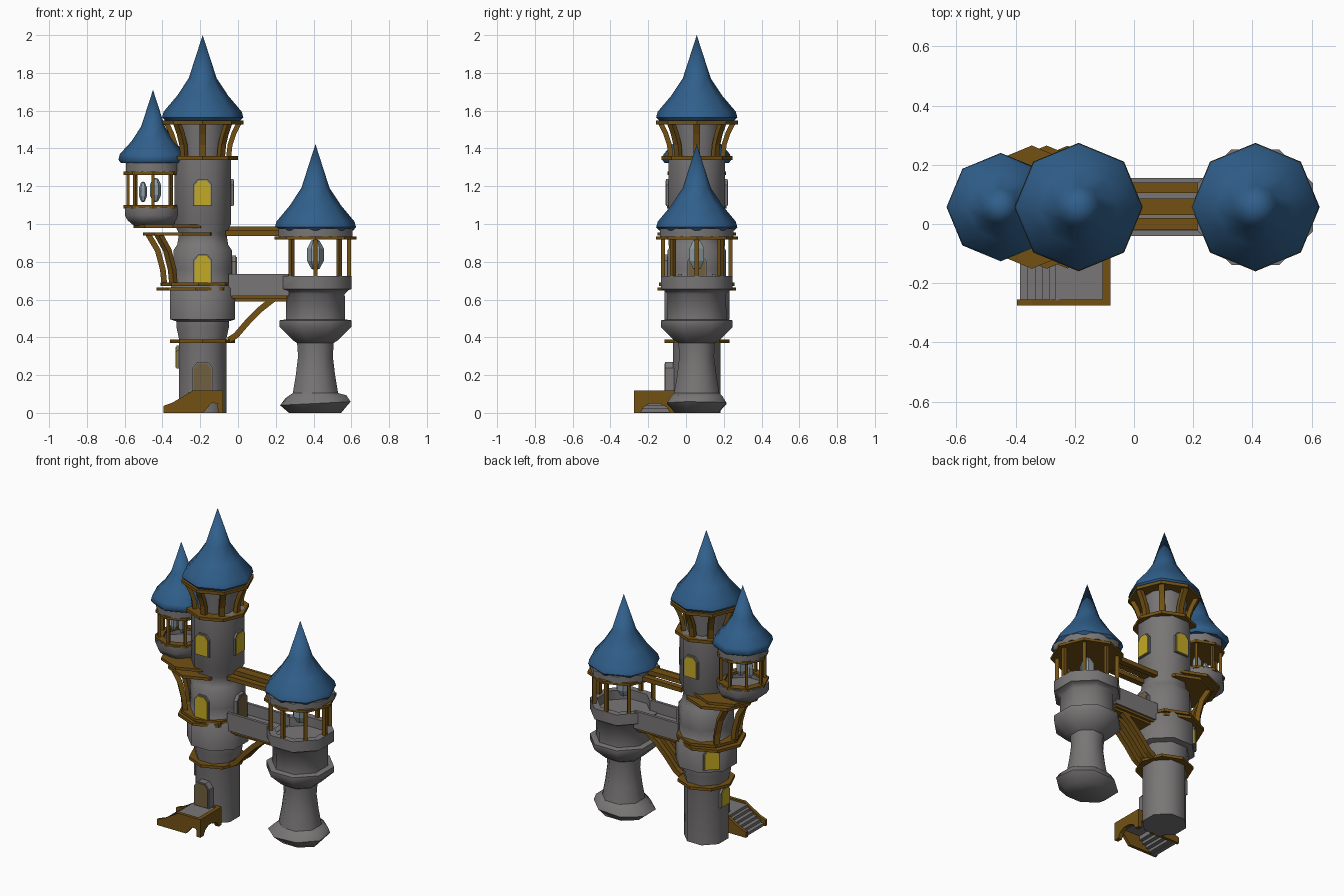
import bpy, bmesh, math, random
from mathutils import Vector

if "Cube" in bpy.data.objects:
    bpy.data.objects.remove(bpy.data.objects["Cube"])
random.seed(4)

def material(name, c):
    m = bpy.data.materials.new(name)
    m.diffuse_color = (*c, 1)
    m.use_nodes = True
    m.node_tree.nodes["Principled BSDF"].inputs["Base Color"].default_value = m.diffuse_color
    return m

STONE = material("grey stone", (0.19, 0.18, 0.18))
WOOD = material("brown wood", (0.17, 0.083, 0.007))
ROOF = material("blue roof", (0.03, 0.115, 0.26))
GLOW = material("yellow window", (0.55, 0.40, 0.018))
DOOR = material("door brown", (0.16, 0.115, 0.05))
GEM = material("pale crystal", (0.27, 0.34, 0.38))

MAIN, RIGHT, LEFT = (-0.187, 0.057), (0.41, 0.057), (-0.45, 0.057)
EIGHTHS = [math.radians(45 * i) for i in range(8)]

def make(name, bm, mat, smooth=0):
    bmesh.ops.recalc_face_normals(bm, faces=bm.faces)
    me = bpy.data.meshes.new(name)
    bm.to_mesh(me)
    bm.free()
    me.materials.append(mat)
    if smooth:
        me.polygons.foreach_set("use_smooth", [True] * len(me.polygons))
        me.set_sharp_from_angle(angle=math.radians(smooth))
    ob = bpy.data.objects.new(name, me)
    bpy.context.collection.objects.link(ob)
    return ob

def lathe(name, c, prof, mat, smooth=0, on_face=False, n=8):
    """Turn (radius, z) points; on_face puts flats, not corners, on the axes."""
    bm = bmesh.new()
    off = math.pi / n if on_face else 0
    k = 1 / math.cos(math.pi / n) if on_face else 1
    rings = []
    for r, z in prof:
        if r == 0:
            rings.append([bm.verts.new((c[0], c[1], z))] * n)
        else:
            rings.append([bm.verts.new((c[0] + k * r * math.cos(off + 2 * math.pi * i / n),
                                        c[1] + k * r * math.sin(off + 2 * math.pi * i / n), z))
                          for i in range(n)])
    for a, b in zip(rings, rings[1:]):
        for i in range(n):
            j = (i + 1) % n
            bm.faces.new(list(dict.fromkeys((a[i], a[j], b[j], b[i]))))
    return make(name, bm, mat, smooth)

def disc(name, c, r, z0, z1, mat=WOOD):
    return lathe(name, c, [(0, z0), (r, z0), (r, z1), (0, z1)], mat)

def prism(name, pts, direction, mat):
    """Extrude a closed outline of 3D points."""
    bm = bmesh.new()
    f = bm.faces.new([bm.verts.new(p) for p in pts])
    g = bmesh.ops.extrude_face_region(bm, geom=[f])["geom"]
    bmesh.ops.translate(bm, vec=direction, verts=[v for v in g if isinstance(v, bmesh.types.BMVert)])
    return make(name, bm, mat)

def box(name, x, y, z, mat):
    pts = [(x[0], y[0], z[0]), (x[1], y[0], z[0]), (x[1], y[1], z[0]), (x[0], y[1], z[0])]
    return prism(name, pts, (0, 0, z[1] - z[0]), mat)

def beam(name, pts, side, w, h, mat=WOOD):
    """Sweep a rectangle along points; side is the horizontal width direction."""
    bm = bmesh.new()
    pts, side, rings = [Vector(p) for p in pts], Vector(side).normalized(), []
    for i, p in enumerate(pts):
        t = (pts[min(i + 1, len(pts) - 1)] - pts[max(i - 1, 0)]).normalized()
        u = t.cross(side).normalized()
        rings.append([bm.verts.new(p + side * a * w / 2 + u * b * h / 2)
                      for a, b in ((-1, -1), (1, -1), (1, 1), (-1, 1))])
    for a, b in zip(rings, rings[1:]):
        for i in range(4):
            bm.faces.new((a[i], a[(i + 1) % 4], b[(i + 1) % 4], b[i]))
    bm.faces.new(rings[0])
    bm.faces.new(rings[-1])
    return make(name, bm, mat)

def polar(c, r, a, z):
    return (c[0] + r * math.cos(a), c[1] + r * math.sin(a), z)

def arch(name, deg, dist, w, z0, z1, depth, mat):
    """Arched plate on the main tower wall facing the given direction."""
    a = math.radians(deg)
    n, s, h = Vector((math.cos(a), math.sin(a), 0)), Vector((-math.sin(a), math.cos(a), 0)), z1 - z0
    base = Vector((*MAIN, z0)) + n * dist
    shape = [(-.5, 0), (.5, 0), (.5, h - .3 * w), (.25, h), (-.25, h), (-.5, h - .3 * w)]
    return prism(name, [base + s * u * w + Vector((0, 0, v)) for u, v in shape], n * depth, mat)

def opening(name, deg, wall, w, z0, z1, out, mat):
    arch(name + "_frame", deg, wall - 0.03, w + 0.016, z0 - 0.004, z1 + 0.008, 0.03 + out, STONE)
    arch(name, deg, wall + out - 0.004, w, z0, z1, 0.008, mat)

def roof(name, c, r, z, h):
    prof = [(0, z - .012), (.93, z - .012), (1, z + .005), (.96, z + .035), (.63, z + .27 * h),
            (.345, z + .48 * h), (0, z + h)]
    lathe(name, c, [(a * r, b) for a, b in prof], ROOF, 50)

# Main tower: stone body, rings, crown struts, roof
lathe("main_tower", MAIN, [(0, 0), (.125, 0), (.125, .39), (.138, .45), (.14, .485), (.172, .495),
      (.172, .66), (.155, .685), (.155, .76), (.155, .86), (.135, .89), (.125, .95), (.15, 1.0),
      (.15, 1.36), (.112, 1.36), (.13, 1.54), (0, 1.54)], STONE, 50, True)
disc("lower_ring", MAIN, 0.172, 0.37, 0.388)
disc("crown_lower_ring", MAIN, 0.188, 1.34, 1.36)
disc("crown_upper_ring", MAIN, 0.217, 1.528, 1.548)
for i, a in enumerate(EIGHTHS):
    beam(f"crown_strut_{i}", [polar(MAIN, r, a, z) for r, z in
         ((.137, 1.35), (.145, 1.42), (.165, 1.48), (.192, 1.535))],
         (-math.sin(a), math.cos(a), 0), 0.034, 0.026)
roof("main_roof", MAIN, 0.215, 1.56, 0.44)

# Windows and doors
for d in (-90, 0, 90):
    opening(f"upper_window_{d}", d, 0.15, 0.085, 1.10, 1.23, 0.012, GLOW)
opening("middle_window", -90, 0.155, 0.085, 0.69, 0.83, 0.012, GLOW)
opening("back_window", 135, 0.172, 0.085, 0.52, 0.64, 0.012, GLOW)
opening("low_window", 180, 0.125, 0.08, 0.24, 0.35, 0.014, GLOW)
opening("front_door", -90, 0.125, 0.095, 0.115, 0.262, 0.042, DOOR)
opening("bridge_door", 0, 0.155, 0.09, 0.66, 0.825, 0.022, DOOR)

# Stepped wooden platforms and struts carrying the left turret
for i, (cx, r, z) in enumerate(((-.225, .207, .647), (-.21, .2, .672), (-.295, .208, .938), (-.345, .208, .98))):
    disc(f"platform_{i}", (cx, MAIN[1]), r, z, z + 0.018)
for i, a in enumerate(EIGHTHS[3:6]):
    path = [((cx := c) + r * math.cos(a), MAIN[1] + r * math.sin(a), z) for c, r, z in
            ((-.225, .165, .68), (-.23, .168, .76), (-.25, .175, .86), (-.29, .185, .945))]
    beam(f"turret_strut_{i}", path, (-math.sin(a), math.cos(a), 0), 0.034, 0.03)

# Left turret
lathe("left_turret_bowl", LEFT, [(0, .99), (.1, .99), (.135, 1.02), (.148, 1.045), (.148, 1.09),
      (.12, 1.09), (.12, 1.05), (0, 1.05)], STONE, 50, True)
lathe("left_turret_rail", LEFT, [(.11, 1.083), (.157, 1.083), (.157, 1.1), (.11, 1.1), (.11, 1.083)], WOOD)
disc("left_turret_upper_ring", LEFT, 0.155, 1.26, 1.277)
lathe("left_turret_band", LEFT, [(0, 1.275), (.142, 1.275), (.142, 1.335), (0, 1.335)], STONE, 50, True)
roof("left_turret_roof", LEFT, 0.183, 1.335, 0.375)

# Right tower, with a flared uneven foot
tower = lathe("right_tower", RIGHT, [(0, 0), (.13, 0), (.178, .05), (.155, .085), (.12, .105), (.104, .2),
      (.092, .3), (.097, .37), (.12, .385), (.19, .455), (.19, .49), (.157, .495), (.155, .63),
      (.175, .65), (.19, .655), (.19, .725), (.15, .725), (.15, .665), (0, .665)], STONE, 50, True)
for v in tower.data.vertices:
    if v.co.z < 0.09:
        v.co.y = RIGHT[1] + (v.co.y - RIGHT[1]) * 0.88
        v.co.x += random.uniform(-.012, .012)
        if v.co.z > 0:
            v.co.z += 0.05 * (v.co.x - RIGHT[0])
cutter = box("bridge_gap_cutter", (0.15, 0.33), (-0.022, 0.136), (0.667, 0.8), STONE)
cutter.hide_render = True
cutter.hide_viewport = True
cut = tower.modifiers.new("bridge_gap", "BOOLEAN")
cut.operation, cut.object = "DIFFERENCE", cutter
lathe("right_upper_ring", RIGHT, [(0, .918), (.217, .918), (.217, .935), (0, .935)], WOOD)
lathe("right_band", RIGHT, [(0, .933), (.195, .933), (.195, .975), (0, .975)], STONE, 50, True)
roof("right_roof", RIGHT, 0.215, 0.978, 0.445)

# Posts round both open lookouts
for i, a in enumerate(EIGHTHS):
    s = (-math.sin(a), math.cos(a), 0)
    beam(f"left_post_{i}", [polar(LEFT, .132, a, 1.07), polar(LEFT, .132, a, 1.27)], s, 0.017, 0.017)
    if i != 4:
        beam(f"right_post_{i}", [polar(RIGHT, .178, a, .71), polar(RIGHT, .178, a, .925)], s, 0.022, 0.022)

# Hanging crystals
for name, c, r, z0, z1 in (("right_crystal", RIGHT, .044, .755, .92), ("left_crystal_a", (-.437, .057), .03, 1.115, 1.245),
                           ("left_crystal_b", (-.503, .057), .021, 1.115, 1.225)):
    h = z1 - z0
    lathe(name, c, [(0, z0), (r * .5, z0 + .05 * h), (r, z0 + .3 * h), (r, z0 + .7 * h), (r * .5, z0 + .95 * h), (0, z1)], GEM, n=6)

# Bridge: deck, parapets, timber below, roof beams and braces
box("bridge_deck", (-.05, .27), (-.04, .155), (.62, .662), STONE)
for i, y in enumerate((-.04, .137)):
    box(f"bridge_parapet_{i}", (-.05, .268), (y, y + .018), (.65, .735), STONE)
box("bridge_timber_upper", (-.04, .26), (-.03, .145), (.605, .622), WOOD)
box("bridge_timber_lower", (-.04, .26), (-.015, .13), (.59, .606), WOOD)
for i, (y, w, z) in enumerate(((0, .04, .95), (.058, .055, .972), (.122, .036, .95))):
    box(f"bridge_top_beam_{i}", (-.065, .27), (y - w / 2, y + w / 2), (z - .013, z + .015), WOOD)
for i, y in enumerate((0, .058, .116)):
    beam(f"bridge_brace_{i}", [(-.05, y, .385), (-.01, y, .41), (.05, y, .48), (.12, y, .55), (.19, y, .605)],
         (0, 1, 0), 0.032, 0.032)

# Entrance stairs: landing, steps, wooden side panels with arches
box("stair_landing", (-.265, -.1), (-.258, -.06), (.085, .107), STONE)
for i in range(5):
    x = -.385 + .025 * i
    box(f"stair_step_{i}", (x, x + .03), (-.258, -.065), (max(0, .018 * i - .015), .018 * (i + 1)), STONE)
side = [(-.395, 0), (-.395, .037), (-.345, .055), (-.24, .118), (-.08, .118), (-.08, 0), (-.105, 0),
        (-.11, .05), (-.14, .052), (-.185, 0)]
for name, y in (("stair_front_panel", -.275), ("stair_back_panel", -.075)):
    prism(name, [(x, y, z) for x, z in side], (0, .02, 0), WOOD)
end = [(-.275, 0), (-.275, .118), (-.055, .118), (-.055, 0), (-.085, 0), (-.1, .03), (-.14, .05),
       (-.19, .05), (-.225, .03), (-.24, 0)]
prism("stair_end_panel", [(-.107, y, z) for y, z in end], (.027, 0, 0), WOOD)
